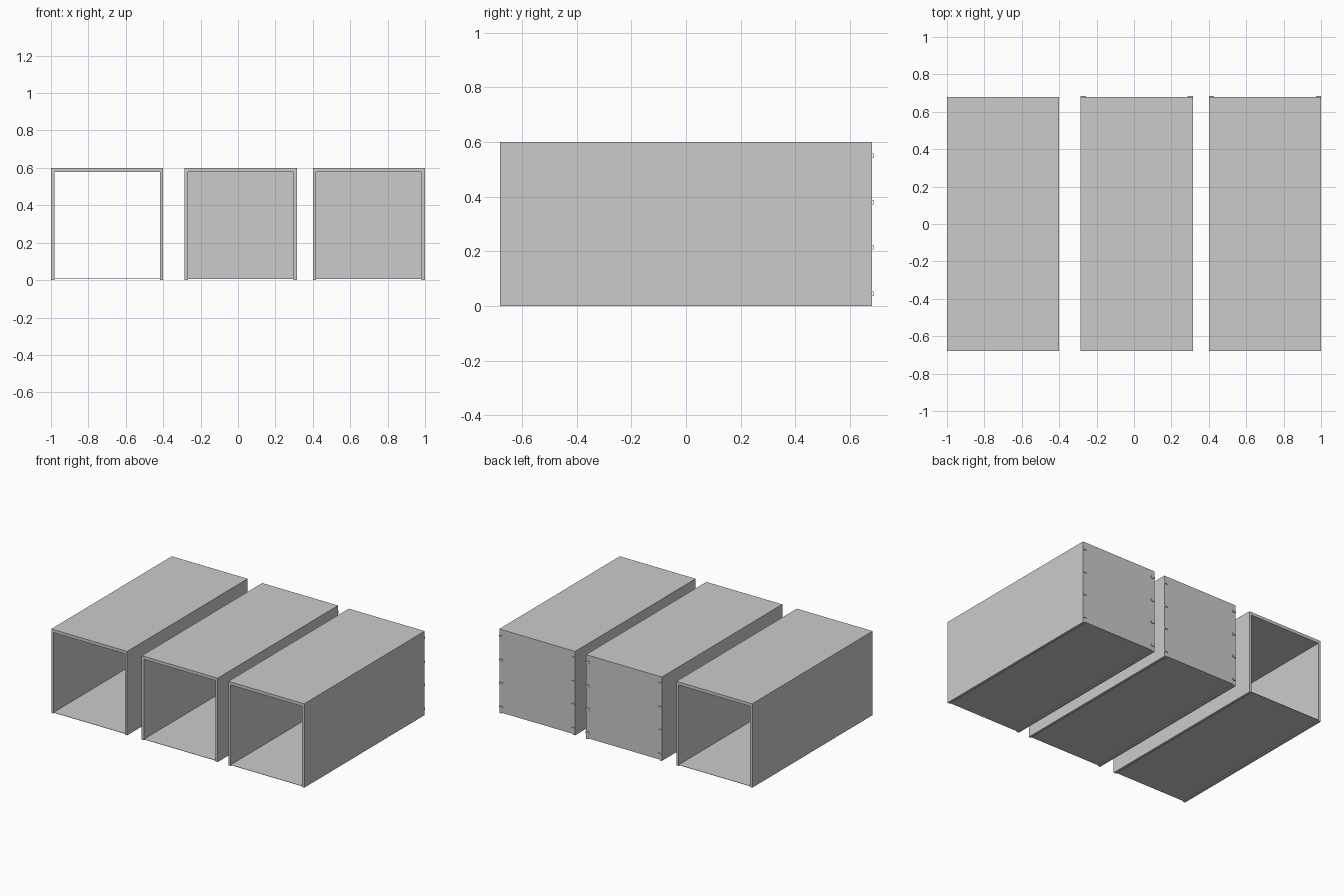
import bpy
import bmesh

cube = bpy.data.objects.get("Cube")
if cube:
    bpy.data.objects.remove(cube, do_unlink=True)

grey = bpy.data.materials.new("plain grey")
grey.use_nodes = True
COLOUR = (0.6, 0.6, 0.6, 1)
grey.diffuse_color = COLOUR
grey.node_tree.nodes["Principled BSDF"].inputs["Base Color"].default_value = COLOUR

WIDTH, HEIGHT, END = 0.6, 0.6, 0.68
WALL, ROOF, FLOOR = 0.018, 0.022, 0.008


def finish(bm, name):
    bmesh.ops.recalc_face_normals(bm, faces=bm.faces)
    mesh = bpy.data.meshes.new(name)
    bm.to_mesh(mesh)
    bm.free()
    mesh.materials.append(grey)
    obj = bpy.data.objects.new(name, mesh)
    bpy.context.collection.objects.link(obj)
    return obj


def box(name, low, high):
    bm = bmesh.new()
    bmesh.ops.create_cube(bm, size=1)
    for v in bm.verts:
        v.co = [(a + b) / 2 + c * (b - a) for a, b, c in zip(low, high, v.co)]
    return finish(bm, name)


def shell(name, x0):
    # Walls and roof as one extruded arch profile
    x1 = x0 + WIDTH
    outline = [(x0, 0), (x0, HEIGHT), (x1, HEIGHT), (x1, 0),
               (x1 - WALL, 0), (x1 - WALL, HEIGHT - ROOF),
               (x0 + WALL, HEIGHT - ROOF), (x0 + WALL, 0)]
    bm = bmesh.new()
    face = bm.faces.new([bm.verts.new((x, -END, z)) for x, z in outline])
    grown = bmesh.ops.extrude_face_region(bm, geom=[face])["geom"]
    verts = [g for g in grown if isinstance(g, bmesh.types.BMVert)]
    bmesh.ops.translate(bm, verts=verts, vec=(0, 2 * END, 0))
    return finish(bm, name)


def clip(name, x0, x1, z):
    # Small staple-shaped clip on the back edge
    box(name + "_plate", (x0, END + 0.003, z - 0.008), (x1, END + 0.005, z + 0.008))
    for part, s in (("upper_leg", 1), ("lower_leg", -1)):
        zs = sorted((z + s * 0.006, z + s * 0.008))
        box(name + "_" + part, (x0, END, zs[0]), (x1, END + 0.003, zs[1]))


for label, x0, closed in (("right", -1, False), ("middle", -0.285, True), ("left", 0.4, True)):
    x1 = x0 + WIDTH
    shell(label + "_shell", x0)
    # Thin floor set just above the wall feet
    box(label + "_floor", (x0 + WALL, -END, FLOOR - 0.002), (x1 - WALL, END, FLOOR))
    if closed:
        # Back panel with four clips down each edge
        box(label + "_back_panel", (x0 + WALL, END - 0.002, FLOOR),
            (x1 - WALL, END, HEIGHT - ROOF))
        for i, z in enumerate((0.045, 0.215, 0.38, 0.55)):
            clip(f"{label}_clip_a{i}", x0, x0 + 0.028, z)
            clip(f"{label}_clip_b{i}", x1 - 0.028, x1, z)
